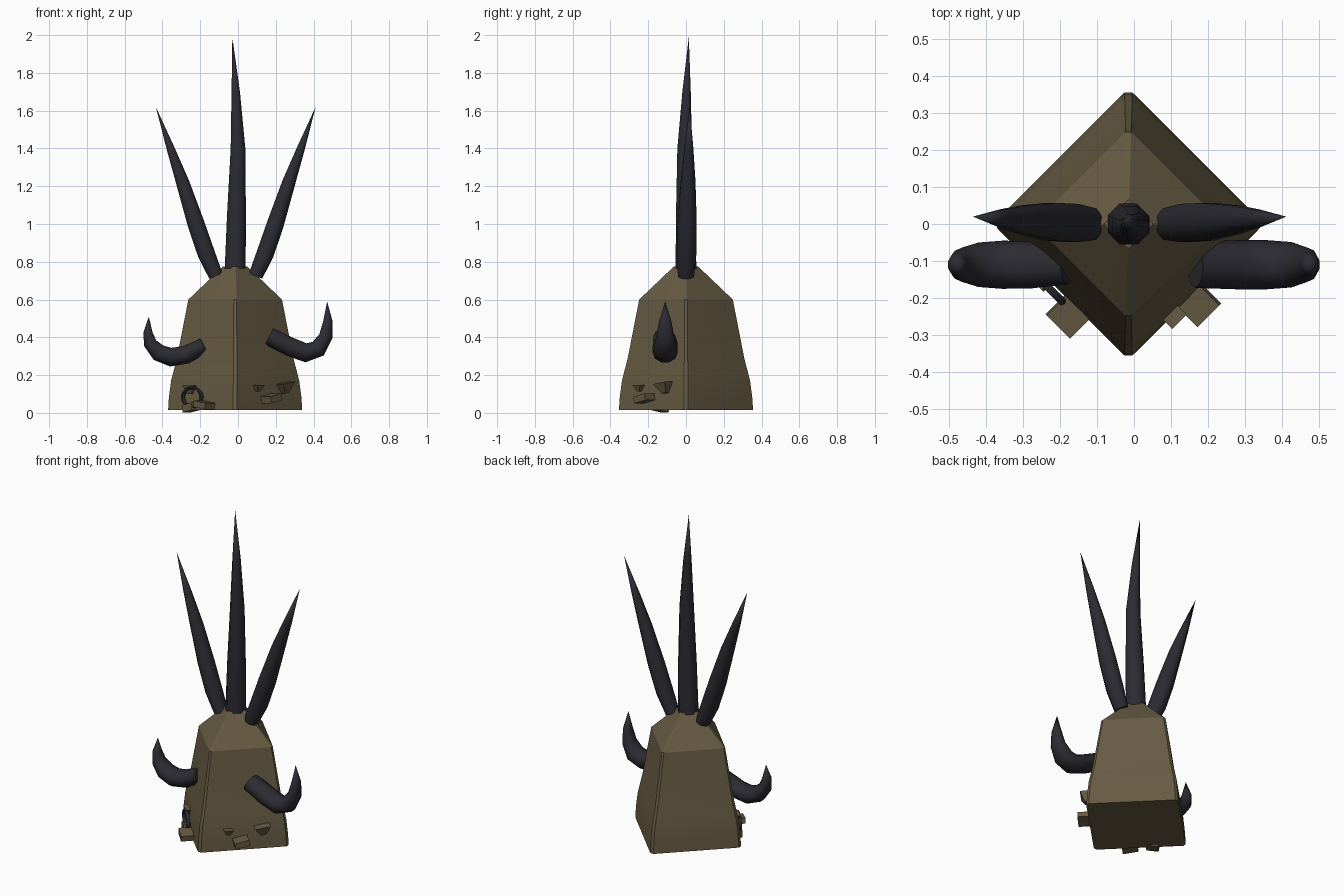
import bpy, bmesh, math
from mathutils import Vector, Matrix

old = bpy.data.objects.get("Cube")
if old:
    bpy.data.objects.remove(old, do_unlink=True)

CX = -0.015  # body axis


def material(name, rgb):
    m = bpy.data.materials.new(name)
    m.use_nodes = True
    m.diffuse_color = (*rgb, 1)
    bsdf = m.node_tree.nodes["Principled BSDF"]
    bsdf.inputs["Base Color"].default_value = (*rgb, 1)
    bsdf.inputs["Roughness"].default_value = 0.8
    return m


BROWN = material("olive brown", (0.135, 0.105, 0.056))
DARK = material("charcoal horn", (0.024, 0.024, 0.032))


def finish(bm, name, mat, angle=None):
    bmesh.ops.recalc_face_normals(bm, faces=bm.faces)
    mesh = bpy.data.meshes.new(name)
    bm.to_mesh(mesh)
    bm.free()
    mesh.materials.append(mat)
    ob = bpy.data.objects.new(name, mesh)
    bpy.context.collection.objects.link(ob)
    if angle:
        bpy.ops.object.select_all(action='DESELECT')
        ob.select_set(True)
        bpy.context.view_layer.objects.active = ob
        bpy.ops.object.shade_smooth_by_angle(angle=math.radians(angle))
    return ob


def loft(bm, rings, cap_end=True):
    loops = [[bm.verts.new(p) for p in ring] for ring in rings]
    n = len(loops[0])
    for a, b in zip(loops, loops[1:]):
        for i in range(n):
            j = (i + 1) % n
            bm.faces.new((a[i], a[j], b[j], b[i]))
    bm.faces.new(loops[0])
    if cap_end:
        bm.faces.new(loops[-1])
    return loops[-1]


# Diamond-shaped body with softened corners
def diamond(d, z):
    c = d * 0.07
    ring = []
    for k in range(4):
        turn = Matrix.Rotation(k * math.pi / 2, 3, 'Z')
        for x, y in ((d - c * 0.65, -c), (d - c * 0.12, -c * 0.42),
                     (d - c * 0.12, c * 0.42), (d - c * 0.65, c)):
            ring.append(turn @ Vector((x, y, z)) + Vector((CX, 0, 0)))
    return ring


bm = bmesh.new()
profile = [(0.358, 0.015), (0.354, 0.08), (0.342, 0.17), (0.328, 0.225),
           (0.312, 0.285), (0.25, 0.6), (0.065, 0.775)]
loft(bm, [diamond(d, z) for d, z in profile])
finish(bm, "body", BROWN, 25)


# Tapered horn swept along a path of (x, y, z, radius), ending in a point
def horn(name, path, sides, depth):
    pts = [Vector(p[:3]) for p in path]
    rings = []
    for i, p in enumerate(path[:-1]):
        t = (pts[i + 1] - pts[max(i - 1, 0)]).normalized()
        v = Vector((0, 1, 0))
        u = v.cross(t).normalized()
        rings.append([pts[i] + p[3] * (math.cos(a) * u + depth * math.sin(a) * v)
                      for a in (2 * math.pi * (k + 0.5) / sides for k in range(sides))])
    bm = bmesh.new()
    last = loft(bm, rings, cap_end=False)
    tip = bm.verts.new(pts[-1])
    for i in range(sides):
        bm.faces.new((last[i], last[(i + 1) % sides], tip))
    return finish(bm, name, DARK, 60)


# Crown horns
horn("centre_horn", [(CX, 0, 0.76, 0.06), (-0.008, -0.003, 1.05, 0.054),
                     (0, -0.007, 1.4, 0.042), (-0.012, 0.003, 1.7, 0.024),
                     (-0.03, 0.015, 1.99, 0)], 8, 1.0)
for side, label in ((1, "left"), (-1, "right")):
    crown = [(0.105, 0.725, 0.041), (0.155, 0.84, 0.05), (0.21, 1.0, 0.049),
             (0.281, 1.22, 0.038), (0.345, 1.4, 0.023), (0.423, 1.62, 0)]
    horn(label + "_crown_horn",
         [(side * x - 0.012, 0.02 * (z - 0.725) / 0.9, z, r) for x, z, r in crown], 8, 1.12)

# Curved side tusks
left_path = [(0.165, 0.405, 0.05), (0.275, 0.35, 0.053), (0.36, 0.318, 0.053),
             (0.425, 0.34, 0.049), (0.465, 0.405, 0.038), (0.476, 0.485, 0.026),
             (0.472, 0.59, 0)]
right_path = [(-0.18, 0.357, 0.042), (-0.275, 0.308, 0.051), (-0.355, 0.295, 0.052),
              (-0.42, 0.318, 0.048), (-0.465, 0.368, 0.037), (-0.477, 0.425, 0.026),
              (-0.472, 0.51, 0)]
for label, path in (("left", left_path), ("right", right_path)):
    horn(label + "_tusk", [(x, -0.11, z, r) for x, z, r in path], 10, 1.25)


# Frame lying on a front face: x along the face, y outward, z up
def on_face(x, y, z, side):
    return (Matrix.Translation((x, y, z)) @
            Matrix.Rotation(math.radians(-135 if side > 0 else 135), 4, 'Z'))


# Rubble: boxes and wedges stuck to the front faces
def chunk(name, x, y, z, side, size, roll, wedge=False):
    bm = bmesh.new()
    bmesh.ops.create_cube(bm, size=1)
    if wedge:  # narrow below and shallow
        for v in bm.verts:
            if v.co.z < 0:
                v.co.x *= 0.35
                v.co.y *= 0.4
    m = (on_face(x, y, z, side) @ Matrix.Rotation(math.radians(roll), 4, 'Y')
         @ Matrix.Diagonal((*size, 1)))
    bmesh.ops.transform(bm, matrix=m, verts=bm.verts)
    finish(bm, name, BROWN)


chunk("left_small_wedge", 0.105, -0.246, 0.13, 1, (0.055, 0.05, 0.034), 0, True)
chunk("left_block", 0.172, -0.215, 0.077, 1, (0.085, 0.09, 0.036), 12)
chunk("left_large_wedge", 0.245, -0.11, 0.132, 1, (0.09, 0.085, 0.055), 8, True)
chunk("right_wedge", -0.25, -0.125, 0.122, -1, (0.08, 0.05, 0.045), 0, True)
chunk("right_block", -0.167, -0.238, 0.042, -1, (0.09, 0.11, 0.034), -8)
chunk("right_low_block", -0.25, -0.135, 0.028, -1, (0.07, 0.06, 0.04), 10)

# Dark ring hung on the right front face
bm = bmesh.new()
N, M = 20, 6
grid = []
for i in range(N):
    a = 2 * math.pi * i / N
    grid.append([])
    for j in range(M):
        b = 2 * math.pi * j / M
        r = 0.051 + 0.008 * math.cos(b)
        grid[i].append(bm.verts.new((1.35 * r * math.cos(a), 0.012 * math.sin(b),
                                     r * math.sin(a))))
for i in range(N):
    for j in range(M):
        k, l = (i + 1) % N, (j + 1) % M
        bm.faces.new((grid[i][j], grid[k][j], grid[k][l], grid[i][l]))
bmesh.ops.transform(bm, matrix=on_face(-0.243, -0.16, 0.083, -1), verts=bm.verts)
finish(bm, "ring", DARK, 60)
